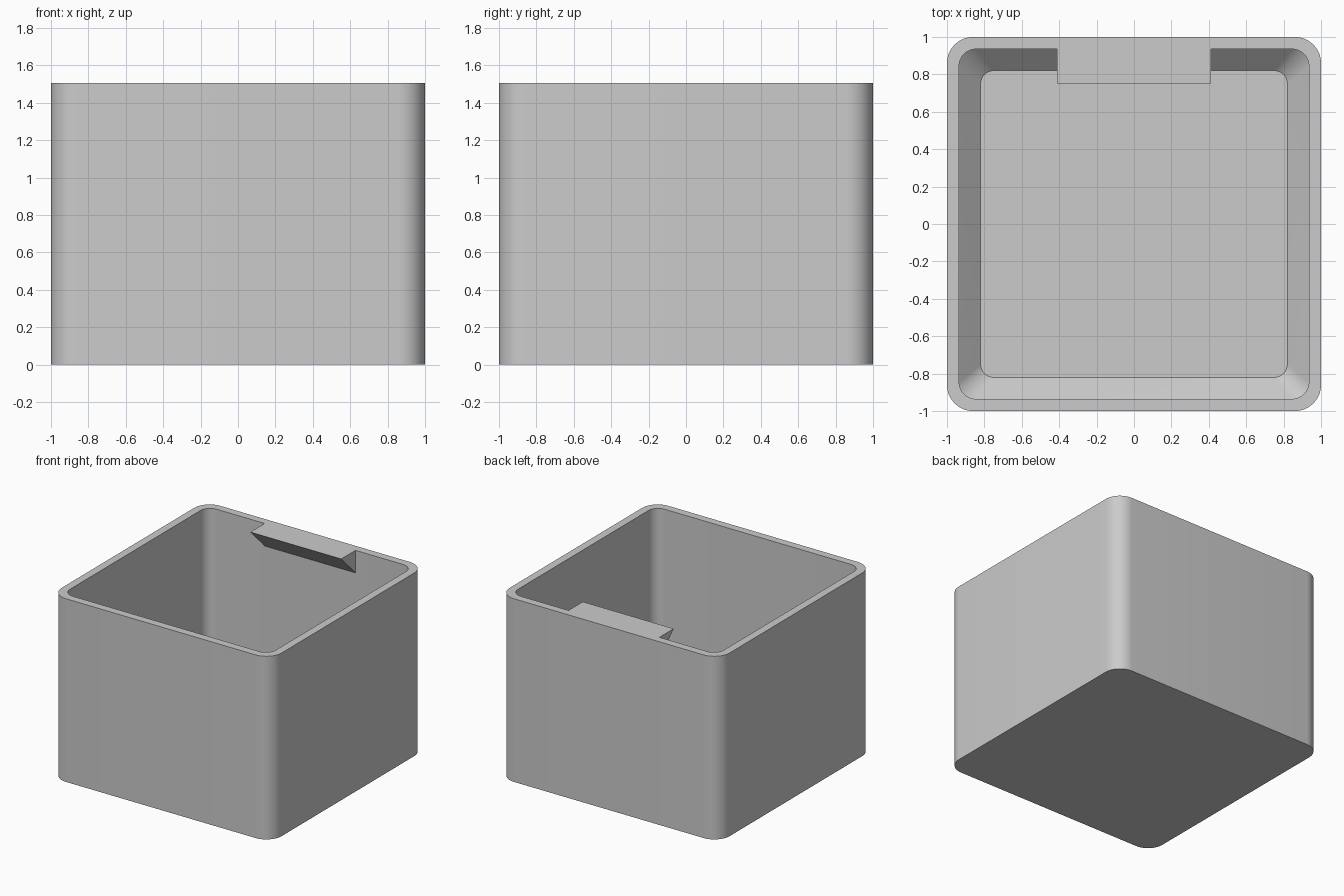
import bpy, bmesh, math

cube = bpy.data.objects.get("Cube")
if cube:
    bpy.data.objects.remove(cube, do_unlink=True)

HEIGHT = 1.505
INNER = 0.935        # half width of the cavity
FLOOR_HALF = 0.82    # half width of the flat floor
FLOOR_Z = 0.07
TAB_HALF = 0.413
TAB_DEPTH = 0.185

grey = bpy.data.materials.new("plain grey")
grey.use_nodes = True
colour = (0.6, 0.6, 0.6, 1)
grey.diffuse_color = colour
grey.node_tree.nodes["Principled BSDF"].inputs["Base Color"].default_value = colour


def make_object(name, bm):
    bmesh.ops.recalc_face_normals(bm, faces=bm.faces)
    mesh = bpy.data.meshes.new(name)
    bm.to_mesh(mesh)
    bm.free()
    mesh.materials.append(grey)
    obj = bpy.data.objects.new(name, mesh)
    bpy.context.collection.objects.link(obj)
    return obj


def rounded_square(bm, half, radius, z, steps=12):
    """Ring of vertices around a square with round corners."""
    ring = []
    for corner in range(4):
        middle = math.pi / 4 + corner * math.pi / 2
        cx = math.copysign(half - radius, math.cos(middle))
        cy = math.copysign(half - radius, math.sin(middle))
        for i in range(steps + 1):
            a = (corner + i / steps) * math.pi / 2
            ring.append(bm.verts.new((cx + radius * math.cos(a),
                                      cy + radius * math.sin(a), z)))
    return ring


# Open box: outside wall, rim, inside wall, chamfer and floor
bm = bmesh.new()
sections = [
    (1.0, 0.14, 0),
    (1.0, 0.14, HEIGHT),
    (INNER, 0.09, HEIGHT),
    (INNER, 0.09, FLOOR_Z + INNER - FLOOR_HALF),
    (FLOOR_HALF, 0.07, FLOOR_Z),
]
rings = [rounded_square(bm, *s) for s in sections]
for low, high in zip(rings, rings[1:]):
    for i in range(len(low)):
        j = (i + 1) % len(low)
        bm.faces.new((low[i], low[j], high[j], high[i]))
bm.faces.new(rings[0])
bm.faces.new(rings[-1])
box = make_object("open_box", bm)
bpy.ops.object.select_all(action="DESELECT")
box.select_set(True)
bpy.context.view_layer.objects.active = box
bpy.ops.object.shade_smooth_by_angle(angle=math.radians(30))

# Wedge-shaped tab inside the back wall, flush with the rim
bm = bmesh.new()
profile = [(INNER - TAB_DEPTH, HEIGHT), (INNER, HEIGHT), (INNER, HEIGHT - TAB_DEPTH)]
ends = [[bm.verts.new((x, y, z)) for y, z in profile] for x in (-TAB_HALF, TAB_HALF)]
for end in ends:
    bm.faces.new(end)
for i in range(3):
    j = (i + 1) % 3
    bm.faces.new((ends[0][i], ends[0][j], ends[1][j], ends[1][i]))
make_object("back_tab", bm)
